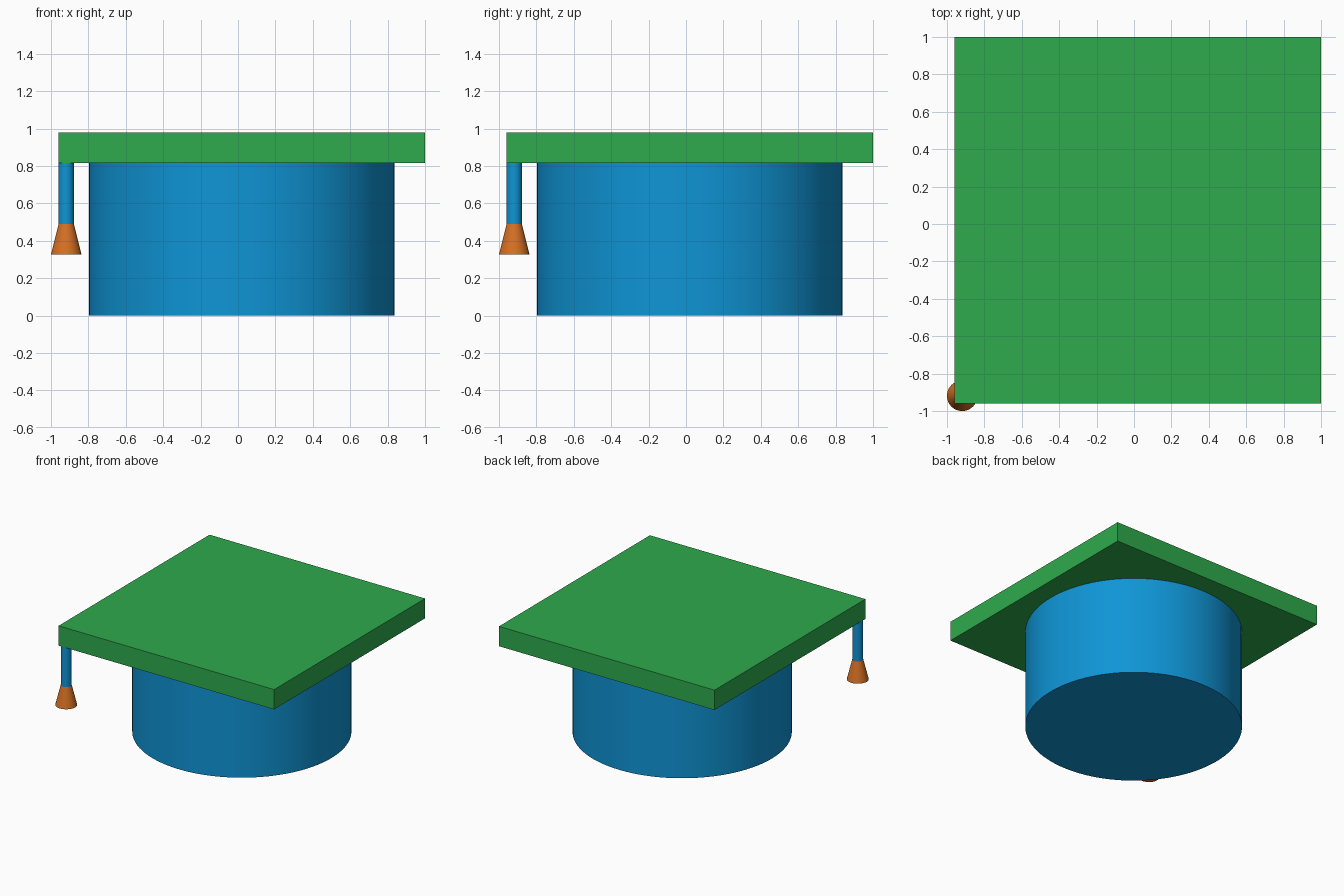
import bpy
import math

if "Cube" in bpy.data.objects:
    bpy.data.objects.remove(bpy.data.objects["Cube"])

U = 2 / 12.25            # design unit: board is 12 x 12 x 1 units
CENTRE = 1 - 6 * U       # centre of cap and board on both x and y
TASSEL = -1 + 0.5 * U    # tassel axis on both x and y


def material(name, rgb):
    """Flat material from sRGB 0-255 values."""
    mat = bpy.data.materials.new(name)
    lin = [((c / 255 + 0.055) / 1.055) ** 2.4 for c in rgb]
    mat.diffuse_color = (*lin, 1)
    mat.use_nodes = True
    mat.node_tree.nodes["Principled BSDF"].inputs["Base Color"].default_value = mat.diffuse_color
    return mat


def finish(name, mat):
    obj = bpy.context.object
    obj.name = name
    obj.data.materials.append(mat)
    return obj


def tapered(name, mat, centre, r_low, r_high, z_low, z_high, sides):
    """Upright round part with smooth walls and sharp rims."""
    bpy.ops.mesh.primitive_cone_add(
        vertices=sides, radius1=r_low, radius2=r_high, depth=z_high - z_low,
        location=(centre, centre, (z_low + z_high) / 2))
    obj = finish(name, mat)
    bpy.ops.object.shade_smooth_by_angle(angle=math.radians(30))
    return obj


green = material("green", (46, 170, 77))
blue = material("blue", (15, 149, 214))
orange = material("orange", (214, 112, 36))

# Round cap body
tapered("cap_body", blue, CENTRE, 5 * U, 5 * U, 0, 5 * U, 96)

# Square board on top
bpy.ops.mesh.primitive_cube_add(size=1, location=(CENTRE, CENTRE, 5.5 * U))
board = finish("board", green)
board.scale = (12 * U, 12 * U, U)

# Hanging cord and flared tassel at the front left corner
tapered("tassel_cord", blue, TASSEL, 0.25 * U, 0.25 * U, 3 * U, 5 * U, 48)
tapered("tassel_end", orange, TASSEL, 0.5 * U, 0.25 * U, 2 * U, 3 * U, 48)
